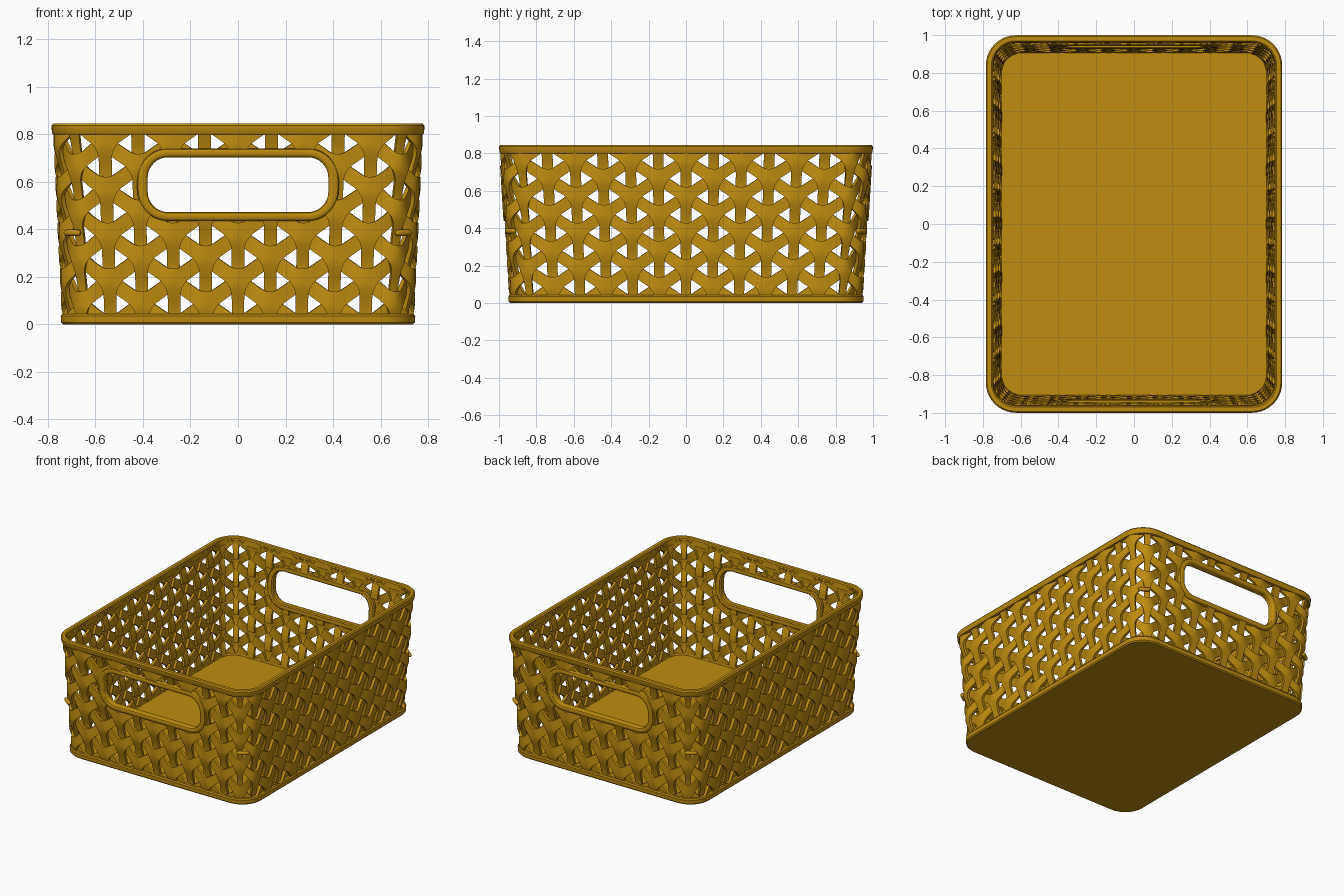
import bpy, bmesh, math
from mathutils import Vector, Matrix

cube = bpy.data.objects.get("Cube")
if cube:
    bpy.data.objects.remove(cube, do_unlink=True)

# One warm plastic colour
mat = bpy.data.materials.new("ochre plastic")
mat.use_nodes = True
COLOUR = (0.52, 0.262, 0.005, 1)
mat.diffuse_color = COLOUR
bsdf = next(n for n in mat.node_tree.nodes if n.type == 'BSDF_PRINCIPLED')
bsdf.inputs["Base Color"].default_value = COLOUR
bsdf.inputs["Roughness"].default_value = 0.5

HX, HY, R, TOP = 0.785, 1.0, 0.16, 0.845      # rim half sizes, corner radius, height
SLOT_Z = 0.588                                # centre height of the hand slots


def taper(z):
    """Scale of the outline at height z."""
    k = 1 - z / TOP
    return 1 - 0.052 * k, 1 - 0.052 * k


def finish(bm, name, thickness=0, angle=35):
    if not thickness:
        bmesh.ops.recalc_face_normals(bm, faces=bm.faces)
    mesh = bpy.data.meshes.new(name)
    bm.to_mesh(mesh)
    bm.free()
    mesh.materials.append(mat)
    ob = bpy.data.objects.new(name, mesh)
    bpy.context.collection.objects.link(ob)
    bpy.ops.object.select_all(action='DESELECT')
    ob.select_set(True)
    bpy.context.view_layer.objects.active = ob
    if thickness:
        mod = ob.modifiers.new("thickness", 'SOLIDIFY')
        mod.thickness = thickness
        mod.offset = 0
        bpy.ops.object.modifier_apply(modifier=mod.name)
    bpy.ops.object.shade_smooth_by_angle(angle=math.radians(angle))
    return ob


def rounded_rect(hx, hy, r, n=10):
    pts = []
    for q, (sx, sy) in enumerate([(1, 1), (-1, 1), (-1, -1), (1, -1)]):
        for i in range(n + 1):
            a = math.pi / 2 * (q + i / n)
            pts.append((sx * (hx - r) + r * math.cos(a), sy * (hy - r) + r * math.sin(a)))
    return pts


def loft(rings, name, loop):
    """Join rings of points; either close the section or cap both ends."""
    bm = bmesh.new()
    vs = [[bm.verts.new(p) for p in ring] for ring in rings]
    n = len(vs[0])
    for a, b in zip(vs, vs[1:] + (vs[:1] if loop else [])):
        for i in range(n):
            j = (i + 1) % n
            bm.faces.new((a[i], a[j], b[j], b[i]))
    if not loop:
        bm.faces.new(vs[0])
        bm.faces.new(vs[-1])
    return finish(bm, name)


def outline(inset, z):
    kx, ky = taper(z)
    return [(x * kx, y * ky, z) for x, y in rounded_rect(HX - inset, HY - inset, R - inset)]


# Base tray and top rim
loft([outline(i, z) for i, z in [(0.008, 0), (0, 0.008), (0, 0.035), (0.007, 0.043),
                                 (0.042, 0.043), (0.046, 0.03)]], "base", False)
loft([outline(i, z) for i, z in [(0.004, 0.8), (0, 0.806), (0, 0.836), (0.008, TOP), (0.03, TOP),
                                 (0.037, 0.838), (0.04, 0.8)]], "rim", True)

# Woven wall: three-armed tiles wrapped around the tapered outline
STRAIGHT_X, STRAIGHT_Y, ARC = HX - R, HY - R, R * math.pi / 2
QUARTER = STRAIGHT_X + ARC + STRAIGHT_Y


def wall_point(u, z, out):
    """u counts weave columns (48 per turn, 0 = front centre)."""
    u = (u + 24) % 48 - 24
    sx, sy = (1 if u >= 0 else -1), -1
    u = abs(u)
    if u > 12:
        u, sy = 24 - u, 1
    if u <= 5:
        s = 0.141 * u
    elif u >= 6:
        s = QUARTER - 0.149 * (12 - u)
    else:
        s0, s1 = 0.705, QUARTER - 0.149 * 6
        s = s0 + (s1 - s0) * (u - 5)
    r = R - 0.026 + out
    if s < STRAIGHT_X:
        x, y = s, STRAIGHT_Y + r
    elif s < STRAIGHT_X + ARC:
        a = (s - STRAIGHT_X) / R
        x, y = STRAIGHT_X + r * math.sin(a), STRAIGHT_Y + r * math.cos(a)
    else:
        x, y = STRAIGHT_X + r, STRAIGHT_Y - (s - STRAIGHT_X - ARC)
    kx, ky = taper(z)
    return Vector((sx * x * kx, sy * y * ky, z))


ARC_R, ARC_D = 0.09, 0.143                    # concave edges between the arms
HALF = ARC_D * 0.866 - ARC_R                  # half width of the narrow arm
T0 = (ARC_D - ARC_R) / 2
STEPS = [0, T0 / 2, T0, 0.036, 0.047, 0.059, ARC_D / 2, 0.09, 0.11, 0.13, 0.148, 0.168]


def half_width(t):
    if t <= T0:
        return t * math.sqrt(3)
    if t < ARC_D / 2:
        return ARC_D * math.sqrt(3) / 2 - math.sqrt(ARC_R ** 2 - (t - ARC_D / 2) ** 2)
    return HALF


def in_slot(p):
    if abs(p.y) < 0.8:
        return False
    r = 0.1
    dx, dz = max(abs(p.x) - 0.402 + r, 0), max(abs(p.z - SLOT_Z) - 0.136 + r, 0)
    return math.hypot(dx, dz) < r


bm = bmesh.new()
for j in range(10):
    zc = -0.01 + 0.0965 * j
    for col in range(j % 2, 48, 2):
        for ang in (30, 150, 270):
            c, s = math.cos(math.radians(ang)), math.sin(math.radians(ang))
            rows = []
            for t in STEPS:
                row = []
                for k in (-1, -0.5, 0, 0.5, 1):
                    w = k * half_width(t)
                    x, y = t * c - w * s, t * s + w * c
                    out = 0.0125 * math.cos(math.pi * min(t / 0.15, 1))
                    row.append(wall_point(col + x / 0.1732, zc + y * 0.965, out))
                rows.append(row)
            for a, b in zip(rows, rows[1:]):
                for k in range(4):
                    quad = (a[k], b[k], b[k + 1], a[k + 1])
                    mid = sum(quad, Vector()) / 4
                    if 0.02 < mid.z < 0.825 and not in_slot(mid):
                        bm.faces.new([bm.verts.new(p) for p in quad])
bmesh.ops.remove_doubles(bm, verts=bm.verts, dist=0.0002)
finish(bm, "woven_wall", thickness=0.018)

# Hand slot frames on the front and back
SECTION = [(0, 0.012), (0.005, 0.003), (0.013, -0.001), (0.033, -0.001), (0.04, 0.003),
           (0.044, 0.012), (0.044, 0.044), (0.036, 0.05), (0.008, 0.05), (0, 0.044)]
for side, name in ((-1, "front_handle_frame"), (1, "back_handle_frame")):
    rings = []
    for e, inset in SECTION:
        ring = []
        for x, z in rounded_rect(0.38 + e, 0.115 + e * 0.85, 0.085 + e):
            z += SLOT_Z
            ring.append((x, side * (HY - inset) * taper(z)[1], z))
        rings.append(ring)
    loft(rings, name, True)

# Small stacking nubs on the four corners
for sx, sy, name in ((1, -1, "front_left"), (-1, -1, "front_right"),
                     (1, 1, "back_left"), (-1, 1, "back_right")):
    bm = bmesh.new()
    bmesh.ops.create_uvsphere(bm, u_segments=16, v_segments=10, radius=0.014)
    for v in bm.verts:                        # stretch the ball into a capsule
        if abs(v.co.z) > 1e-5:
            v.co.z += math.copysign(0.028, v.co.z)
    axis = Vector((0.8 * sx, -0.6 * sy, 0))
    turn = Vector((0, 0, 1)).rotation_difference(axis).to_matrix().to_4x4()
    bm.transform(Matrix.Translation((0.697 * sx, 0.938 * sy, 0.385)) @ turn)
    finish(bm, name + "_nub")
